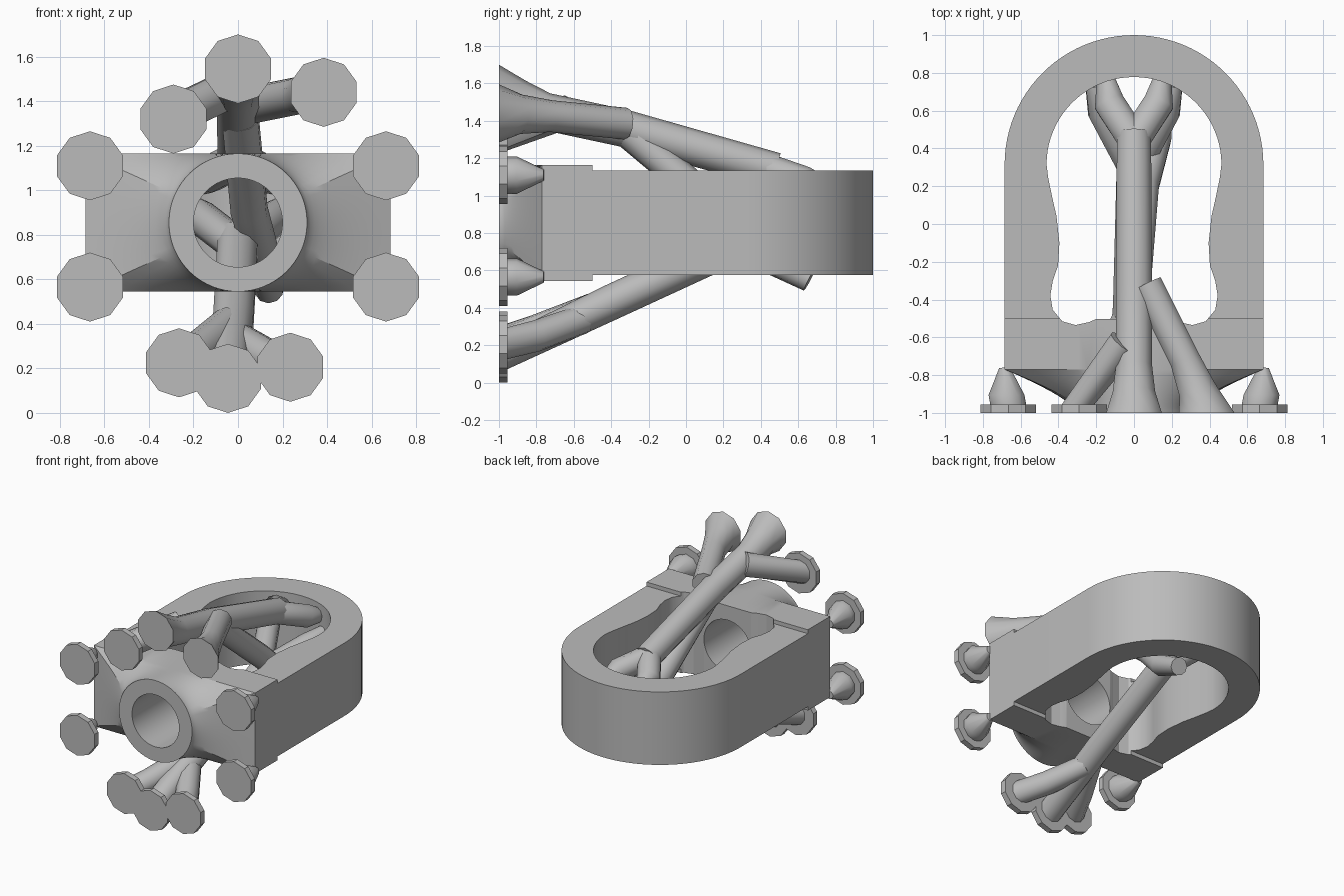
import bpy, bmesh, math
from mathutils import Vector

cube = bpy.data.objects.get("Cube")
if cube:
    bpy.data.objects.remove(cube, do_unlink=True)

grey = bpy.data.materials.new("plain grey")
grey.use_nodes = True
grey.diffuse_color = (0.5, 0.5, 0.5, 1)
grey.node_tree.nodes["Principled BSDF"].inputs["Base Color"].default_value = (0.5, 0.5, 0.5, 1)

MID = 0.855      # height of the bore axis
ARCH_Y = 0.315   # centre of the arch


def loft(name, rings):
    """Skin a list of equal-length point rings and cap both ends."""
    bm = bmesh.new()
    loops = [[bm.verts.new(p) for p in ring] for ring in rings]
    n = len(loops[0])
    for a, b in zip(loops, loops[1:]):
        for i in range(n):
            j = (i + 1) % n
            bm.faces.new((a[i], a[j], b[j], b[i]))
    bm.faces.new(loops[0])
    bm.faces.new(loops[-1])
    bmesh.ops.recalc_face_normals(bm, faces=bm.faces)
    mesh = bpy.data.meshes.new(name)
    bm.to_mesh(mesh)
    bm.free()
    mesh.materials.append(grey)
    obj = bpy.data.objects.new(name, mesh)
    bpy.context.collection.objects.link(obj)
    return obj


def prism(name, outline, z0, z1):
    return loft(name, [[(x, y, z) for x, y in outline] for z in (z0, z1)])


def tube(name, path, sides=10):
    """Round tube through (x, y, z, radius) points; the foot is square to y."""
    pts = [Vector(p[:3]) for p in path]
    rings = []
    for i, p in enumerate(pts):
        t = pts[min(i + 1, len(pts) - 1)] - pts[max(i - 1, 0)]
        if p.y < -0.9:
            t = Vector((0, 1, 0))
        t.normalize()
        up = (Vector((0, 0, 1)) - t * t.z).normalized()
        side = up.cross(t)
        rings.append([p + path[i][3] * (up * math.cos(a) + side * math.sin(a))
                      for a in (2 * math.pi * k / sides for k in range(sides))])
    return loft(name, rings)


def cut(obj, cutter):
    mod = obj.modifiers.new("cut", "BOOLEAN")
    mod.operation = "DIFFERENCE"
    mod.solver = "EXACT"
    mod.object = cutter
    bpy.context.view_layer.objects.active = obj
    bpy.ops.object.modifier_apply(modifier=mod.name)


def smooth(obj, angle):
    bpy.ops.object.select_all(action="DESELECT")
    obj.select_set(True)
    bpy.context.view_layer.objects.active = obj
    bpy.ops.object.shade_smooth_by_angle(angle=math.radians(angle))


def arc(radius, steps):
    return [(radius * math.cos(math.pi * k / steps),
             ARCH_Y + radius * math.sin(math.pi * k / steps)) for k in range(steps + 1)]


# Arched link
link = prism("arched_link", [(-0.685, -0.5), (0.685, -0.5)] + arc(0.685, 48), 0.575, 1.135)

# Front block, flaring into a round boss
corner = math.atan2(0.31, 0.685)
quarter = [corner * k / 6 for k in range(6)]
quarter += [corner + (math.pi / 2 - corner) * k / 12 for k in range(13)]
half = quarter + [math.pi - a for a in quarter[-2::-1]]
angles = half + [a + math.pi for a in half[1:-1]]


def block_ring(y, blend):
    ring = []
    for a in angles:
        c, s = math.cos(a), math.sin(a)
        reach = min(0.685 / max(abs(c), 1e-6), 0.31 / max(abs(s), 1e-6))
        r = reach * (1 - blend) + 0.31 * blend
        ring.append((r * c, y, MID + r * s))
    return ring


rings = [block_ring(-0.5, 0)]
for k in range(11):
    t = k / 10
    rings.append(block_ring(-0.77 - 0.23 * (1.4 * t * (1 - t) + t * t), 1 - (1 - t) ** 2))
block = loft("front_block", rings)

# Waisted opening and bore
waist = [(0.2, -0.503), (0.24, -0.52), (0.31, -0.535), (0.38, -0.515), (0.43, -0.455),
         (0.443, -0.38), (0.43, -0.3), (0.402, -0.22), (0.395, -0.1), (0.41, 0.04),
         (0.435, 0.15), (0.455, 0.25)]
outline = waist + arc(0.463, 40) + [(-x, y) for x, y in reversed(waist)]
opening = prism("opening_cutter", outline, 0.3, 1.4)
bore = tube("bore_cutter", [(0, -1.1, MID, 0.2), (0, -0.4, MID, 0.2)], 48)
cut(link, opening)
cut(block, opening)
cut(block, bore)
for helper in (opening, bore):
    bpy.data.objects.remove(helper, do_unlink=True)
smooth(link, 30)
smooth(block, 25)


def foot(name, x, z):
    return tube(name, [(x, -1, z, 0.155), (x, -0.955, z, 0.155)])


# Corner feet with cone tips
for side, sx in (("left", 1), ("right", -1)):
    for level, z in (("upper", 1.11), ("lower", 0.565)):
        x = sx * 0.665
        foot(f"{level}_{side}_foot", x, z)
        tip = tube(f"{level}_{side}_cone",
                   [(x, -0.96, z, 0.1), (sx * 0.675, -0.905, z, 0.1), (sx * 0.685, -0.76, z, 0.03)])
        smooth(tip, 40)

# Upper strut tree
branches = [
    ("upper_trunk", [(0, -1, 1.545, 0.155), (0, -0.9, 1.505, 0.118), (0, -0.75, 1.45, 0.1),
                     (0, -0.33, 1.36, 0.1), (0, 0.48, 1.135, 0.095)]),
    ("upper_left_root", [(0.385, -1, 1.44, 0.155), (0.335, -0.88, 1.435, 0.105),
                         (0.27, -0.72, 1.425, 0.085), (0.07, -0.32, 1.385, 0.085)]),
    ("upper_right_root", [(-0.3, -0.96, 1.33, 0.09), (-0.05, -0.63, 1.45, 0.09)]),
    ("descending_strut", [(0.01, -0.3, 1.33, 0.085), (0.05, 0.2, 0.91, 0.085),
                          (0.12, 0.45, 0.66, 0.08), (0.14, 0.66, 0.55, 0.065)]),
    # Lower strut tree
    ("lower_trunk", [(-0.045, -0.96, 0.165, 0.095), (-0.02, -0.4, 0.43, 0.095),
                     (0, 0.36, 0.78, 0.095)]),
    ("lower_left_root", [(0.235, -0.96, 0.21, 0.085), (0.13, -0.8, 0.25, 0.085),
                         (-0.02, -0.55, 0.34, 0.08)]),
    ("lower_right_root", [(-0.26, -0.96, 0.23, 0.085), (-0.18, -0.8, 0.28, 0.085),
                          (-0.04, -0.5, 0.4, 0.08)]),
]
# Forked ends reaching the inside of the arch
for side, sx in (("left", 1), ("right", -1)):
    branches.append((f"upper_{side}_fork", [(0, 0.44, 1.14, 0.085), (sx * 0.13, 0.64, 1.07, 0.085),
                                            (sx * 0.15, 0.77, 1.03, 0.05)]))
    branches.append((f"lower_{side}_fork", [(0, 0.28, 0.75, 0.08), (sx * 0.17, 0.6, 0.88, 0.08),
                                            (sx * 0.21, 0.74, 0.93, 0.05)]))
for name, path in branches:
    smooth(tube(name, path), 40)

# Flat feet of the strut trees
foot("upper_right_root_foot", -0.29, 1.32)
foot("lower_trunk_foot", -0.045, 0.155)
foot("lower_left_root_foot", 0.235, 0.205)
foot("lower_right_root_foot", -0.265, 0.225)
